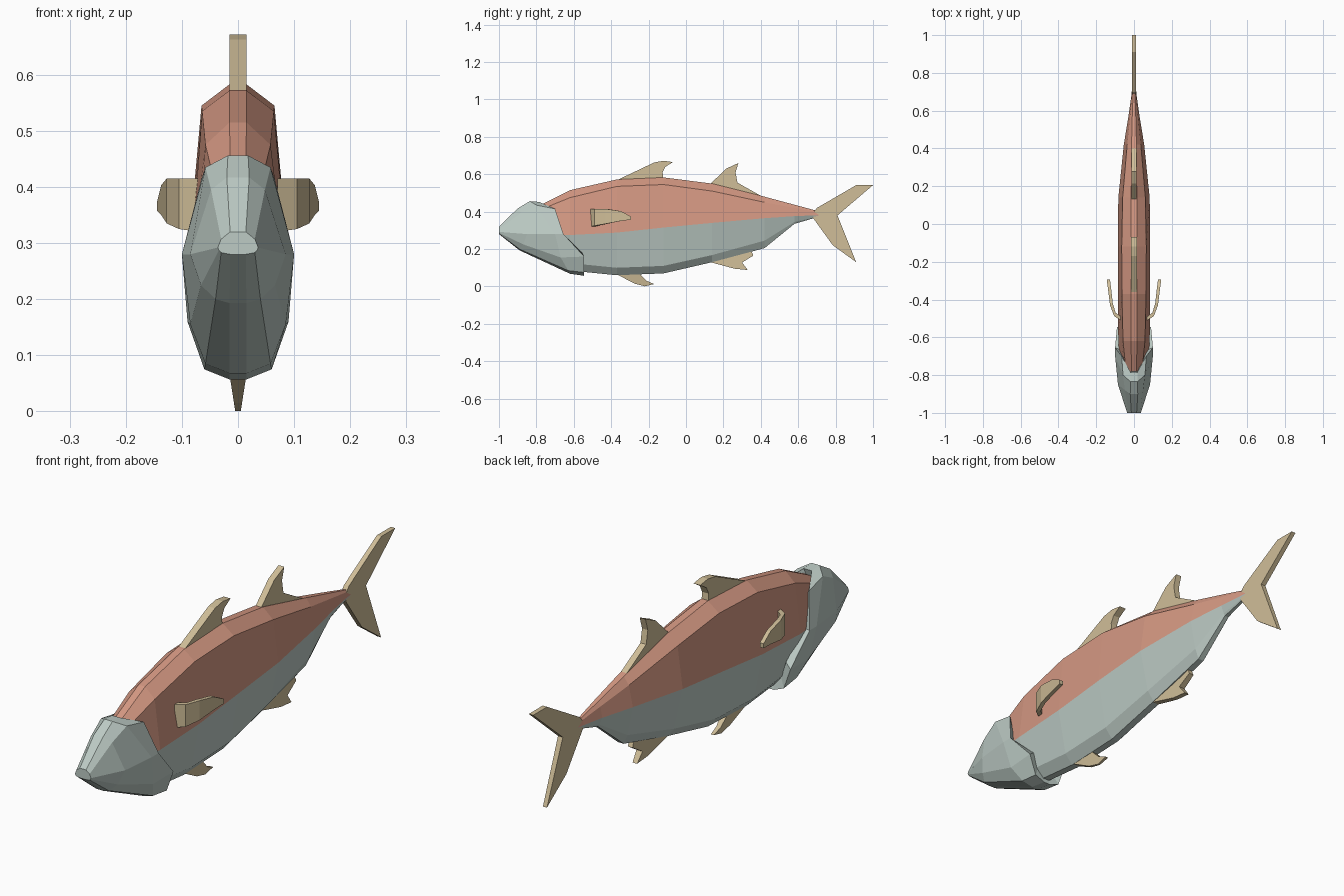
import bpy, bmesh

def material(name, rgb):
    m = bpy.data.materials.new(name)
    m.diffuse_color = (*rgb, 1)
    return m

SALMON = material("salmon back", (0.66, 0.315, 0.225))
SILVER = material("silver green", (0.51, 0.60, 0.56))
TAN = material("tan fin", (0.63, 0.515, 0.315))

def finish(name, bm, mats):
    bmesh.ops.recalc_face_normals(bm, faces=bm.faces)
    me = bpy.data.meshes.new(name)
    bm.to_mesh(me)
    bm.free()
    for m in mats:
        me.materials.append(m)
    ob = bpy.data.objects.new(name, me)
    bpy.context.collection.objects.link(ob)
    return ob

def loft(name, rings, mats, rule=None):
    """Skin closed rings of equal length; rule(i) gives the material of strip i."""
    bm = bmesh.new()
    vs = [[bm.verts.new(p) for p in r] for r in rings]
    n = len(rings[0])
    for a, b in zip(vs, vs[1:]):
        for i in range(n):
            j = (i + 1) % n
            f = bm.faces.new((a[i], a[j], b[j], b[i]))
            f.material_index = rule(i) if rule else 0
    bm.faces.new(vs[0])
    bm.faces.new(vs[-1])
    return finish(name, bm, mats)

def mirrored(half):
    """Close a right-hand half section, listed top to bottom, into a full ring."""
    return half + [(-x, y, z) for x, y, z in reversed(half)]

# Body: y, z of top / shoulder / colour line / chine / keel, x of top / shoulder / side / chine
sections = [
    (-0.78, .435, .41, .275, .18, .15, .014, .042, .07, .04),
    (-0.62, .515, .475, .275, .125, .085, .015, .058, .083, .045),
    (-0.37, .572, .535, .288, .10, .06, .015, .064, .086, .05),
    (-0.12, .583, .545, .315, .11, .07, .015, .065, .086, .05),
    (0.14, .55, .51, .34, .168, .13, .015, .06, .083, .045),
    (0.42, .48, .45, .365, .245, .205, .013, .036, .054, .03),
    (0.58, .437, .42, .376, .345, .335, .009, .02, .028, .015),
    (0.68, .41, .402, .38, .368, .364, .005, .011, .014, .009),
    (0.77, .385, .383, .38, .376, .374, .003, .004, .005, .004),
]
rings = []
for y, zt, zs, zm, zc, zb, xt, xs, xm, xc in sections:
    rings.append(mirrored([(xt, y, zt), (xs, y, zs), (xm, y, zm),
                           (xc, y, zc), (xt, y, zb)]))
loft("body", rings, [SALMON, SILVER], lambda i: 0 if i in (0, 1, 7, 8, 9) else 1)

# Head: helmet shell with gill cover edge, turned inwards at the back
head = [
    [(.014, -1, .32), (.03, -1, .307), (.036, -1, .292), (.034, -1, .287),
     (.03, -1, .283), (.014, -1, .28)],
    [(.02, -.9, .417), (.048, -.88, .395), (.085, -.85, .28), (.066, -.87, .225),
     (.04, -.89, .20), (.015, -.89, .193)],
    [(.018, -.835, .456), (.058, -.80, .435), (.1, -.70, .28), (.085, -.67, .155),
     (.058, -.63, .085), (.015, -.62, .068)],
    [(.018, -.785, .452), (.065, -.70, .415), (.1, -.655, .28), (.09, -.545, .16),
     (.06, -.545, .075), (.015, -.545, .057)],
]
head.append([(x * .7, y - .01, .27 + (z - .27) * .82) for x, y, z in head[-1]])
loft("head", [mirrored(h) for h in head], [SILVER])

# Centre fins: side outlines (y, z) with thickness at the root and at the tip
def fin(name, outline, root=.015, tip=.015):
    z0 = outline[0][1]
    span = max(abs(z - z0) for _, z in outline)
    rings = []
    for s in (-1, 1):
        rings.append([(s * (root + (tip - root) * abs(z - z0) / span), y, z)
                      for y, z in outline])
    return loft(name, rings, [TAN])

fin("front_dorsal_fin", [(-.37, .568), (-.17, .663), (-.12, .672), (-.07, .665),
                         (-.11, .64), (-.125, .61), (-.12, .56), (-.25, .55)])
fin("rear_dorsal_fin", [(.13, .548), (.215, .63), (.28, .66), (.265, .61),
                        (.275, .555), (.40, .485), (.38, .46), (.15, .52)], .013, .013)
fin("anal_fin", [(.13, .13), (.26, .095), (.33, .088), (.30, .128), (.36, .165),
                 (.345, .20), (.25, .19)], .014, .008)
fin("pelvic_fin", [(-.37, .065), (-.275, .015), (-.22, .001), (-.17, .013),
                   (-.21, .03), (-.25, .07)], .015, .005)
fin("tail_fin", [(.68, .395), (.70, .42), (.91, .542), (1, .542), (.81, .38),
                 (.91, .13), (.785, .22), (.68, .365)], .011, .009)

# Side fins: curved strips; x, y, low z, high z, offset to the inner face
strip = [(.07, -.51, .32, .415, 0, .02), (.105, -.488, .325, .415, -.008, .018),
         (.127, -.43, .335, .415, -.015, .008), (.137, -.35, .35, .403, -.017, 0),
         (.144, -.295, .357, .375, -.017, 0)]
for side, name in ((1, "right_side_fin"), (-1, "left_side_fin")):
    loft(name, [[(side * x, y, lo), (side * x, y, hi),
                 (side * (x + dx), y + dy, hi), (side * (x + dx), y + dy, lo)]
                for x, y, lo, hi, dx, dy in strip], [TAN])
